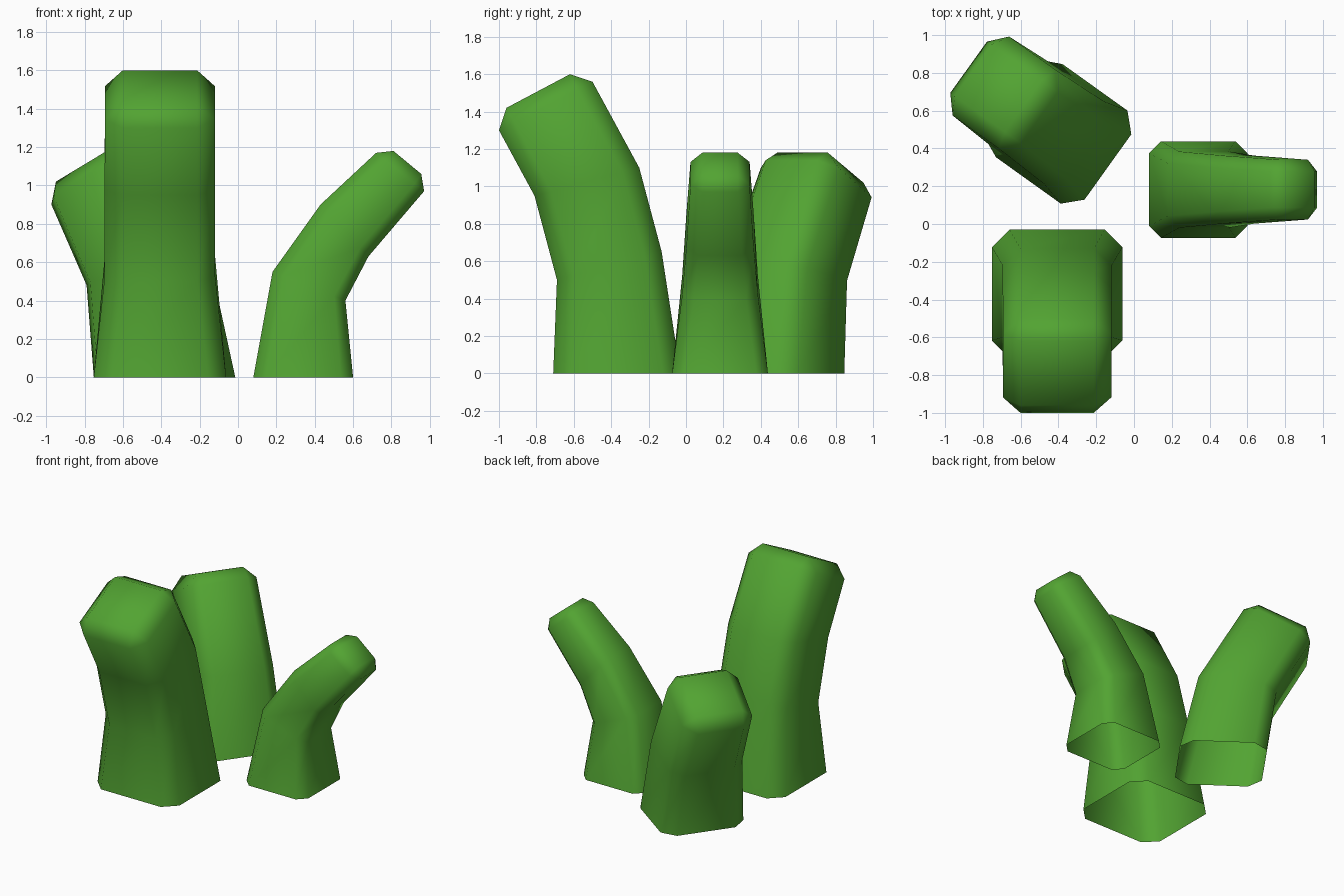
import bpy, math
from mathutils import Vector

if "Cube" in bpy.data.objects:
    bpy.data.objects.remove(bpy.data.objects["Cube"])

green = bpy.data.materials.new("leaf green")
green.diffuse_color = (0.085, 0.37, 0.032, 1)
green.use_nodes = True
green.node_tree.nodes["Principled BSDF"].inputs["Base Color"].default_value = green.diffuse_color


def stalk(name, angle, centre, rings, cap, c):
    """Bent, tapering square stalk with bevelled corners and an open base.
    rings: (inner r, inner z, outer r, outer z, half width) in the bend plane;
    cap: inner and outer point of the flat tip; c: bevel size."""
    a = math.radians(angle)
    d = Vector((math.cos(a), math.sin(a), 0))      # bend direction
    p = Vector((d.y, -d.x, 0))                     # sideways direction
    up = Vector((0, 0, 1))

    def point(inner, outer, side, dist):
        q = inner + (outer - inner).normalized() * dist
        return d * q.x + up * q.y + p * (centre + side)

    verts, faces = [], []
    for ri, zi, ro, zo, w in rings:
        i, o = Vector((ri, zi)), Vector((ro, zo))
        t = (o - i).length
        outline = [(c - w, 0), (w - c, 0), (w, c), (w, t - c),
                   (w - c, t), (c - w, t), (-w, t - c), (-w, c)]
        verts += [point(i, o, s, k) for s, k in outline]
    # side walls
    for r in range(len(rings) - 1):
        for k in range(8):
            n = (k + 1) % 8
            faces.append((r * 8 + k, r * 8 + n, r * 8 + 8 + n, r * 8 + 8 + k))
    # bevelled tip: quads along the sides, triangles on the corners
    base, top = len(verts) - 8, len(verts)
    i, o = Vector(cap[:2]), Vector(cap[2:])
    t, w = (o - i).length, rings[-1][4] - c
    verts += [point(i, o, s, k) for s, k in ((-w, 0), (w, 0), (w, t), (-w, t))]
    for k in range(4):
        e, n = base + 2 * k, (k + 1) % 4
        faces.append((e, e + 1, top + n, top + k))
        faces.append((e + 1, base + (2 * k + 2) % 8, top + n))
    faces.append((top, top + 1, top + 2, top + 3))

    mesh = bpy.data.meshes.new(name)
    mesh.from_pydata([tuple(v) for v in verts], [], faces)
    mesh.materials.append(green)
    mesh.shade_smooth()
    bpy.context.collection.objects.link(bpy.data.objects.new(name, mesh))


# tall stalk leaning to the front
stalk("front_stalk", -90, 0.407,
      [(0.03, 0, 0.71, 0, 0.345), (0.13, 0.65, 0.69, 0.50, 0.288),
       (0.25, 1.10, 0.81, 0.95, 0.288), (0.50, 1.56, 1.00, 1.30, 0.287)],
      (0.62, 1.60, 0.96, 1.42), 0.093)

# thin stalk leaning to the right
stalk("right_stalk", 0, -0.182,
      [(0.08, 0, 0.60, 0, 0.256), (0.18, 0.55, 0.56, 0.40, 0.202),
       (0.43, 0.90, 0.68, 0.63, 0.18), (0.72, 1.17, 0.97, 0.97, 0.158)],
      (0.81, 1.18, 0.955, 1.06), 0.063)

# short thick stalk leaning to the back left
stalk("back_stalk", 144.4, 0.165,
      [(0.288, 0, 0.89, 0, 0.303), (0.42, 0.58, 0.96, 0.48, 0.27),
       (0.735, 1.14, 1.195, 0.90, 0.257)],
      (0.84, 1.18, 1.166, 1.02), 0.09)
